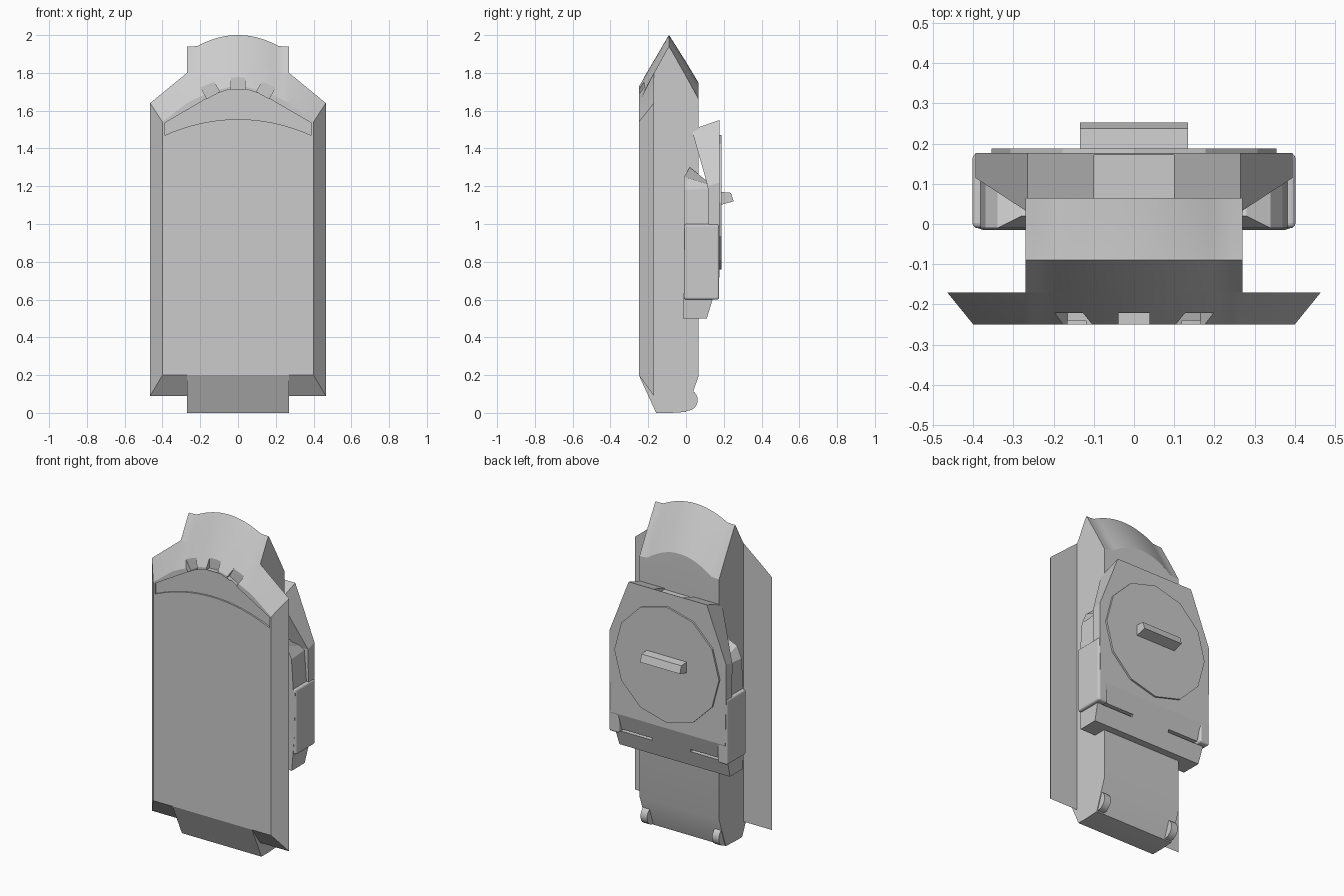
import bpy, bmesh, math
from mathutils import Matrix

if "Cube" in bpy.data.objects:
    bpy.data.objects.remove(bpy.data.objects["Cube"])


def finish(name, bm, smooth=False):
    bmesh.ops.recalc_face_normals(bm, faces=bm.faces)
    me = bpy.data.meshes.new(name)
    bm.to_mesh(me)
    bm.free()
    ob = bpy.data.objects.new(name, me)
    bpy.context.collection.objects.link(ob)
    if smooth:
        bpy.ops.object.select_all(action='DESELECT')
        ob.select_set(True)
        bpy.context.view_layer.objects.active = ob
        bpy.ops.object.shade_smooth_by_angle(angle=math.radians(20))
    return ob


def loft(name, rings, smooth=False):
    """Skin equal-length rings of points and cap both ends."""
    bm = bmesh.new()
    vs = [[bm.verts.new(p) for p in r] for r in rings]
    n = len(vs[0])
    for a, b in zip(vs, vs[1:]):
        for i in range(n):
            j = (i + 1) % n
            bm.faces.new((a[i], a[j], b[j], b[i]))
    bm.faces.new(vs[0])
    bm.faces.new(vs[-1])
    return finish(name, bm, smooth)


def prism_x(name, yz, x0, x1):
    return loft(name, [[(x, y, z) for y, z in yz] for x in (x0, x1)])


def prism_y(name, xz, y0, y1):
    return loft(name, [[(x, y, z) for x, z in xz] for y in (y0, y1)])


def box(name, x0, x1, y0, y1, z0, z1, bevel=0):
    ob = prism_x(name, [(y0, z0), (y1, z0), (y1, z1), (y0, z1)], x0, x1)
    if bevel:
        m = ob.modifiers.new("bevel", 'BEVEL')
        m.width, m.segments = bevel, 3
    return ob


def cylinder(name, centre, radius, depth, sides, axis):
    bm = bmesh.new()
    bmesh.ops.create_cone(bm, cap_ends=True, segments=sides, radius1=radius, radius2=radius, depth=depth,
                          matrix=Matrix.Translation(centre) @ Matrix.Rotation(math.pi / 2, 4, axis))
    return finish(name, bm, sides > 16)


def cut(ob, cutters):
    for c in cutters:
        m = ob.modifiers.new("cut", 'BOOLEAN')
        m.operation, m.solver, m.object = 'DIFFERENCE', 'EXACT', c
        bpy.context.view_layer.objects.active = ob
        bpy.ops.object.modifier_apply(modifier=m.name)
        bpy.data.objects.remove(c)


# crowned top edge shared by the core and the front panel
XS = [0.27 - 0.54 * i / 20 for i in range(21)]


def crown(x, top, drop):
    return top - drop * min(abs(x) / 0.22, 1) ** 2


# core block: cross-sections along y (y, bottom, top, crown drop)
def core_ring(y, bottom, top, drop):
    return ([(-0.27, y, bottom), (0.27, y, bottom)]
            + [(x, y, crown(x, top, drop)) for x in XS])


loft("core_block", [core_ring(*s) for s in (
    (-0.17, 0.026, 1.865, 0.065), (-0.158, 0, 1.885, 0.065), (-0.10, 0, 1.985, 0.06),
    (-0.09, 0, 2.0, 0.06), (-0.08, 0, 1.985, 0.06), (0.0, 0.005, 1.858, 0.074),
    (0.065, 0.19, 1.75, 0.085))], True)
prism_x("core_foot", [(-0.25, 0.2), (-0.158, 0), (-0.158, 0.2)], -0.27, 0.27)

# front panel with chamfered border
front = ([(-0.4, -0.25, 0.2), (0.4, -0.25, 0.2), (0.4, -0.25, 1.54)]
         + [(x, -0.25, 1.73 - 0.09 * (abs(x) / 0.27) ** 1.6) for x in XS]
         + [(-0.4, -0.25, 1.54)])
back = ([(-0.465, -0.17, 0.09), (0.465, -0.17, 0.09), (0.465, -0.17, 1.64)]
        + [(x, -0.17, crown(x, 1.865, 0.065)) for x in XS]
        + [(-0.465, -0.17, 1.64)])
panel = loft("front_panel", [front, back], True)

# arched recess near the panel top, and three notches above it
arc = [(-0.388 + 0.776 * i / 16) for i in range(17)]
recess = [(x, 1.555 - 0.085 * (x / 0.388) ** 2) for x in arc]
recess += [(0.388, 1.535), (0.13, 1.685), (0.05, 1.712), (-0.05, 1.712), (-0.13, 1.685), (-0.388, 1.535)]
cutters = [prism_y("recess_cutter", recess, -0.3, -0.24)]
for s in (-1, 0, 1):
    a, cx, cz = s * -0.5, s * 0.147, 1.745 - abs(s) * 0.035
    pts = [(cx + u * math.cos(a) - v * math.sin(a), cz + u * math.sin(a) + v * math.cos(a))
           for u, v in ((-0.038, -0.032), (0.038, -0.032), (0.038, 0.05), (-0.038, 0.05))]
    cutters.append(prism_y("notch_cutter", pts, -0.3, -0.222))
cut(panel, cutters)


# backpack slab: cross-sections up z (z front, z back, half width, y front, y back)
def pack_ring(z0, z1, w, y0, y1):
    return [(-w, y0, z0), (w, y0, z0), (w, y1, z1), (-w, y1, z1)]


pack = loft("back_pack", [pack_ring(*s) for s in (
    (0.5, 0.5, 0.375, -0.015, 0.11), (0.72, 0.72, 0.39, -0.01, 0.177),
    (0.98, 0.98, 0.395, -0.01, 0.177), (0.99, 0.99, 0.395, 0.118, 0.177),
    (1.2, 1.22, 0.395, 0.115, 0.177), (1.5, 1.55, 0.265, 0.03, 0.177))])
cut(pack, [box("slot_cutter", -0.1, 0.1, -0.1, 0.172, 1.505, 1.7)]
    + [box("slot_cutter", min(s * 0.13, s * 0.37), max(s * 0.13, s * 0.37), 0.115, 0.3, 0.6, 0.616)
       for s in (-1, 1)])

# shoulder block between core and pack
loft("pack_shoulder", [pack_ring(*s) for s in (
    (0.95, 0.95, 0.385, -0.01, 0.125), (1.18, 1.19, 0.37, -0.01, 0.125),
    (1.25, 1.21, 0.34, -0.01, 0.12), (1.3, 1.22, 0.28, 0.02, 0.12))])

# side pouches and rear wheels, mirrored
for s, side in ((-1, "left"), (1, "right")):
    xs = sorted((s * 0.335, s * 0.402))
    box("side_pouch_" + side, xs[0], xs[1], -0.01, 0.175, 0.6, 1.0, 0.012)
    cylinder("wheel_" + side, (s * 0.243, 0.005, 0.068), 0.057, 0.045, 24, 'Y')

# round hatch and its handle
cylinder("round_hatch", (0, 0.18, 1.115), 0.355, 0.016, 12, 'X')
prism_x("hatch_handle", [(0.18, 1.17), (0.238, 1.165), (0.252, 1.12), (0.18, 1.10)], -0.135, 0.135)
